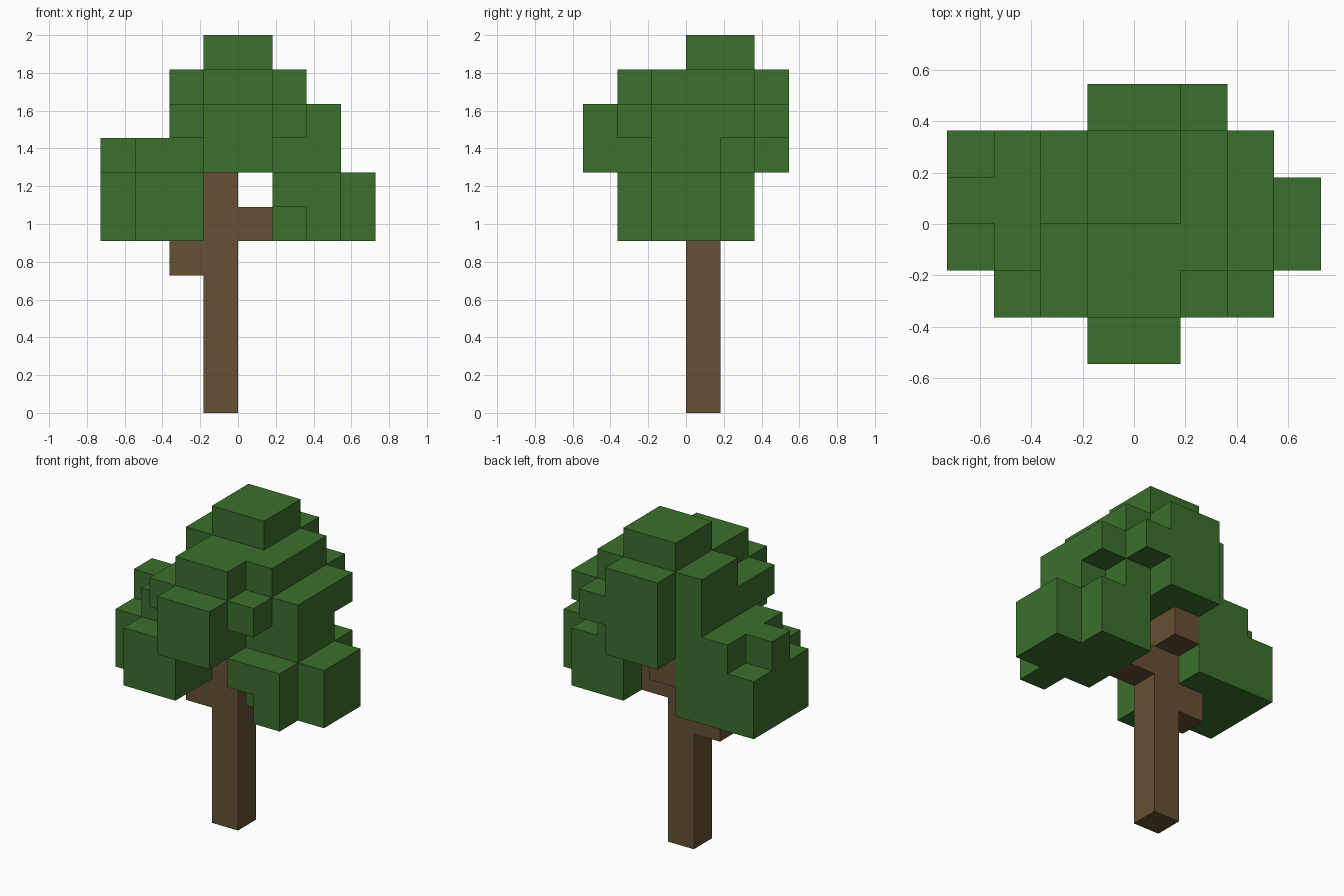
import bpy
import bmesh
from itertools import product
from mathutils import Vector

UNIT = 2 / 11  # edge length of one block

default_cube = bpy.data.objects.get("Cube")
if default_cube:
    bpy.data.objects.remove(default_cube, do_unlink=True)


def make_material(name, color):
    mat = bpy.data.materials.new(name)
    mat.use_nodes = True
    mat.diffuse_color = color
    shader = next(n for n in mat.node_tree.nodes if n.type == "BSDF_PRINCIPLED")
    shader.inputs["Base Color"].default_value = color
    shader.inputs["Roughness"].default_value = 0.9
    return mat


bark = make_material("bark brown", (0.130, 0.082, 0.033, 1))
leaf = make_material("leaf green", (0.045, 0.162, 0.026, 1))


def box(x, y, z):
    """Cells of a block given its start and end along each axis."""
    return set(product(range(*x), range(*y), range(*z)))


# Trunk with its three stub branches
trunk = box((-1, 0), (0, 1), (0, 7))
branches = (
    box((-2, -1), (0, 1), (4, 5))      # right branch
    | box((0, 1), (0, 1), (5, 6))      # left branch
    | box((-1, 0), (1, 2), (6, 7))     # back branch
)

# Main crown, stepped in toward the top
crown_core = (
    box((-1, 1), (-3, 3), (7, 9))
    | box((-1, 1), (-2, 3), (9, 10))
    | box((-1, 1), (0, 2), (10, 11))
)
crown_left = (
    box((1, 2), (-1, 2), (7, 10))
    | box((1, 2), (-2, 3), (8, 9))
    | box((2, 3), (-1, 1), (7, 9))
    | box((2, 3), (1, 2), (8, 9))
)
crown_right = (
    box((-2, -1), (-1, 2), (7, 9))
    | box((-2, -1), (-2, -1), (8, 9))
    | box((-2, -1), (0, 2), (9, 10))
)

# Lower leaf clumps carried by the side branches
clump_right = (
    box((-3, -1), (-2, 2), (5, 7))
    | box((-4, -3), (-1, 2), (5, 7))
    | box((-3, -2), (-1, 2), (7, 8))
    | box((-4, -3), (0, 1), (7, 8))
)
clump_left = (
    box((1, 3), (-1, 2), (5, 7))
    | box((2, 3), (-2, -1), (5, 7))
    | box((1, 2), (-2, -1), (6, 7))
    | box((3, 4), (-1, 1), (5, 7))
)

parts = [
    ("trunk", trunk, bark),
    ("branches", branches, bark),
    ("crown_core", crown_core, leaf),
    ("crown_left", crown_left, leaf),
    ("crown_right", crown_right, leaf),
    ("leaf_clump_right", clump_right, leaf),
    ("leaf_clump_left", clump_left, leaf),
]
solid = set().union(*(cells for _, cells, _ in parts))


def add_part(name, cells, mat):
    """Skin the cells with only their exposed sides, merged into flat faces."""
    bm = bmesh.new()
    for cell in sorted(cells):
        center = Vector(cell) + Vector((0.5, 0.5, 0.5))
        for axis, sign in product(range(3), (-1, 1)):
            normal = Vector((0, 0, 0))
            normal[axis] = sign
            if tuple(int(c + n) for c, n in zip(cell, normal)) in solid:
                continue
            u = Vector((0, 0, 0))
            u[(axis + 1) % 3] = 0.5
            v = normal.cross(u)
            corners = (-u - v, u - v, u + v, v - u)
            bm.faces.new([bm.verts.new((center + normal / 2 + c) * UNIT) for c in corners])
    bmesh.ops.remove_doubles(bm, verts=bm.verts, dist=UNIT / 100)
    bmesh.ops.dissolve_limit(bm, angle_limit=0.01, verts=bm.verts, edges=bm.edges)
    mesh = bpy.data.meshes.new(name)
    bm.to_mesh(mesh)
    bm.free()
    mesh.materials.append(mat)
    bpy.context.collection.objects.link(bpy.data.objects.new(name, mesh))


for part in parts:
    add_part(*part)
